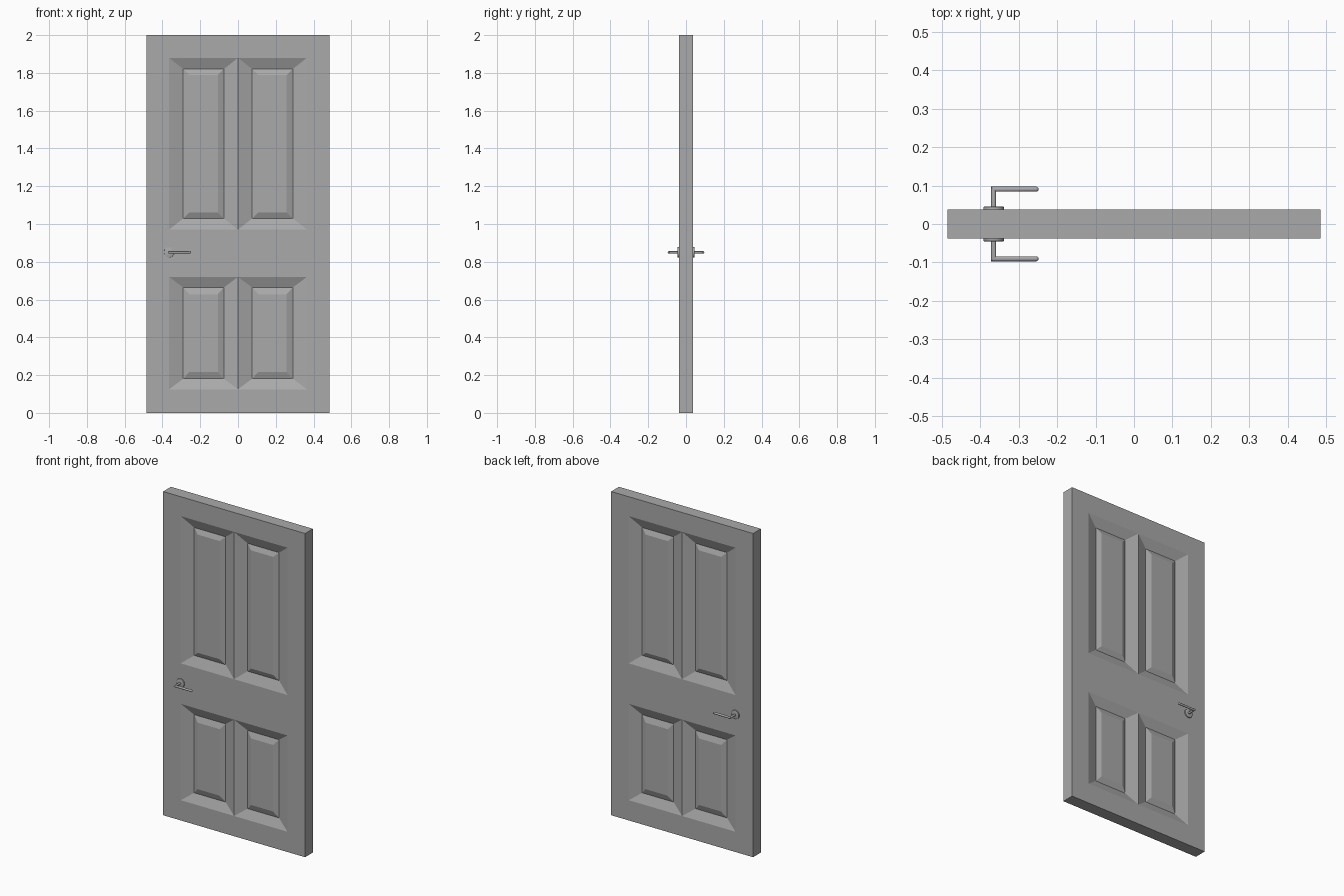
import bpy, bmesh, math
from mathutils import Matrix, Vector

cube = bpy.data.objects.get("Cube")
if cube:
    bpy.data.objects.remove(cube, do_unlink=True)

grey = bpy.data.materials.new("door_grey")
grey.use_nodes = True
colour = (0.4, 0.4, 0.4, 1)
grey.diffuse_color = colour
grey.node_tree.nodes["Principled BSDF"].inputs["Base Color"].default_value = colour

HALF_W, HALF_T, HEIGHT = 0.485, 0.038, 2.0
HANDLE_X, HANDLE_Z = -0.365, 0.85


def finish(bm, name, smooth=False):
    """Mirror the front half to the back and make an object of it."""
    copy = bmesh.ops.duplicate(bm, geom=bm.verts[:] + bm.edges[:] + bm.faces[:])
    verts = [g for g in copy["geom"] if isinstance(g, bmesh.types.BMVert)]
    bmesh.ops.scale(bm, vec=(1, -1, 1), verts=verts)
    bmesh.ops.remove_doubles(bm, verts=bm.verts[:], dist=0.0001)
    bmesh.ops.recalc_face_normals(bm, faces=bm.faces[:])
    mesh = bpy.data.meshes.new(name)
    bm.to_mesh(mesh)
    bm.free()
    mesh.materials.append(grey)
    obj = bpy.data.objects.new(name, mesh)
    bpy.context.collection.objects.link(obj)
    if smooth:
        bpy.ops.object.select_all(action="DESELECT")
        obj.select_set(True)
        bpy.context.view_layer.objects.active = obj
        bpy.ops.object.shade_smooth_by_angle(angle=math.radians(35))
    return obj


def bridge(bm, a, b):
    """Join two equal closed loops of vertices with quads."""
    for i in range(len(a)):
        j = (i + 1) % len(a)
        bm.faces.new((a[i], a[j], b[j], b[i]))


def rectangle(bm, x0, x1, z0, z1, y):
    return [bm.verts.new((x, y, z)) for x, z in ((x0, z0), (x1, z0), (x1, z1), (x0, z1))]


# Door slab: a grid of stiles and rails, with raised fields in sunken panels
bm = bmesh.new()
xs = [-HALF_W, -0.365, 0, 0.365, HALF_W]
zs = [0, 0.125, 0.72, 0.97, 1.88, HEIGHT]
# per panel row: height of the outer slope, height of the inner slope
slopes = {1: (0.056, 0.036), 3: (0.06, 0.03)}
for col in range(len(xs) - 1):
    for row in range(len(zs) - 1):
        x0, x1, z0, z1 = xs[col], xs[col + 1], zs[row], zs[row + 1]
        rim = rectangle(bm, x0, x1, z0, z1, -HALF_T)
        if row in slopes and col in (1, 2):
            outer, inner = slopes[row]
            for dx, dz, depth in ((0.075, outer, 0.025), (0.032, inner, 0.012)):
                x0, x1, z0, z1 = x0 + dx, x1 - dx, z0 + dz, z1 - dz
                ring = rectangle(bm, x0, x1, z0, z1, depth - HALF_T)
                bridge(bm, rim, ring)
                rim = ring
        bm.faces.new(rim)
bmesh.ops.remove_doubles(bm, verts=bm.verts[:], dist=0.0001)
border = [e for e in bm.edges if e.is_boundary]
edge = bmesh.ops.extrude_edge_only(bm, edges=border)
for v in edge["geom"]:
    if isinstance(v, bmesh.types.BMVert):
        v.co.y = 0
finish(bm, "door_slab")

# Round rosettes behind the levers
bm = bmesh.new()
place = Matrix.Translation((HANDLE_X, -HALF_T - 0.002, HANDLE_Z)) @ Matrix.Rotation(math.pi / 2, 4, "X")
bmesh.ops.create_cone(bm, cap_ends=True, segments=32, radius1=0.027, radius2=0.027,
                      depth=0.01, matrix=place)
front_rim = [e for e in bm.edges if all(v.co.y < -HALF_T - 0.005 for v in e.verts)]
bmesh.ops.bevel(bm, geom=front_rim, offset=0.0015, segments=2, affect="EDGES", profile=0.5)
finish(bm, "handle_rosettes", smooth=True)

# Levers: round neck, mitred corner, round-ended grip
bm = bmesh.new()
R, SIDES, TIP_X, GRIP_Y = 0.0065, 20, -0.248, -0.0905
circle = [(R * math.cos(math.tau * i / SIDES), R * math.sin(math.tau * i / SIDES))
          for i in range(SIDES)]
loops = [[Vector((HANDLE_X + u, -HALF_T, HANDLE_Z + w)) for u, w in circle],
         [Vector((HANDLE_X + u, GRIP_Y + u, HANDLE_Z + w)) for u, w in circle]]
for step in range(5):
    a = math.radians(18 * step)
    loops.append([Vector((TIP_X - R + R * math.sin(a), GRIP_Y + u * math.cos(a),
                          HANDLE_Z + w * math.cos(a))) for u, w in circle])
rings = [[bm.verts.new(p) for p in loop] for loop in loops]
for a, b in zip(rings, rings[1:]):
    bridge(bm, a, b)
bm.faces.new(rings[0])
bm.faces.new(rings[-1])
finish(bm, "handle_levers", smooth=True)
